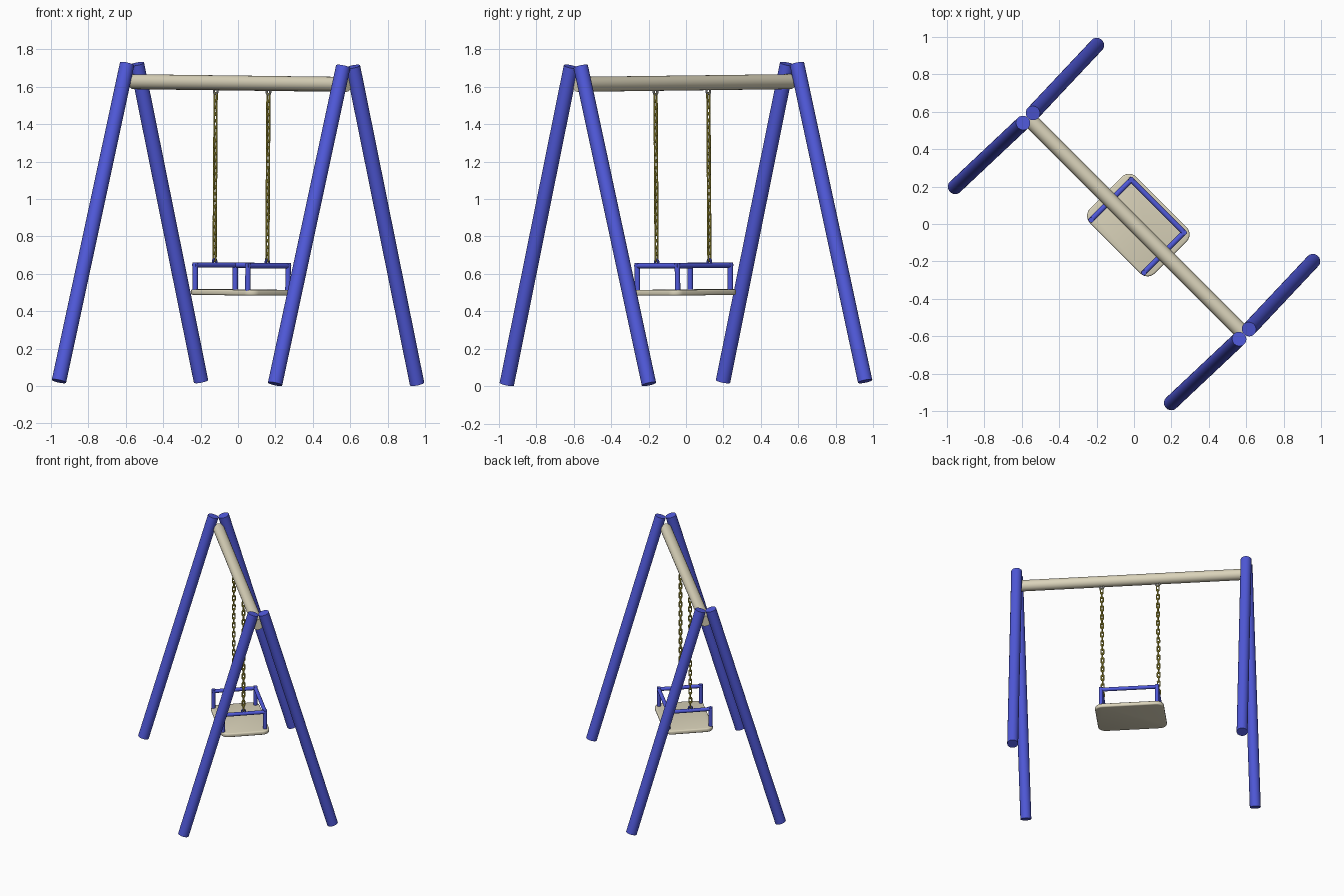
import bpy
import bmesh
import math
from mathutils import Matrix, Vector

cube = bpy.data.objects.get("Cube")
if cube:
    bpy.data.objects.remove(cube, do_unlink=True)

# Swing frame: local x runs along the beam, turned diagonally and leaning slightly
FRAME = Matrix.Rotation(math.radians(-45), 4, 'Z') @ Matrix.Rotation(0.009, 4, 'Y')


def material(name, rgb):
    mat = bpy.data.materials.new(name)
    mat.use_nodes = True
    mat.diffuse_color = (*rgb, 1)
    bsdf = next(n for n in mat.node_tree.nodes if n.type == 'BSDF_PRINCIPLED')
    bsdf.inputs["Base Color"].default_value = (*rgb, 1)
    return mat


BLUE = material("blue_paint", (0.08, 0.10, 0.70))
CREAM = material("cream_wood", (0.70, 0.65, 0.49))
YELLOW = material("yellow_chain", (0.48, 0.41, 0.05))
GREY = material("grey_metal", (0.45, 0.45, 0.42))


def finish(obj, name, mat, local):
    obj.name = name
    obj.data.name = name
    obj.data.materials.append(mat)
    obj.matrix_world = FRAME @ local
    bpy.ops.object.shade_smooth_by_angle(angle=math.radians(40))
    return obj


def tube(name, start, end, radius, mat, sides=24):
    a, b = Vector(start), Vector(end)
    bpy.ops.mesh.primitive_cylinder_add(vertices=sides, radius=radius, depth=(b - a).length)
    local = Matrix.Translation((a + b) / 2) @ (b - a).to_track_quat('Z', 'Y').to_matrix().to_4x4()
    return finish(bpy.context.object, name, mat, local)


def ring(name, pos, turn, mat, major=0.0095, minor=0.005, stretch=0.0):
    """Upright oval ring, turned about z."""
    bpy.ops.mesh.primitive_torus_add(major_segments=12, minor_segments=8,
                                     major_radius=major, minor_radius=minor)
    obj = bpy.context.object
    obj.data.transform(Matrix.Rotation(math.pi / 12, 4, 'Z'))
    obj.data.transform(Matrix.Rotation(math.pi / 2, 4, 'X'))
    for v in obj.data.vertices:
        v.co.z += math.copysign(stretch, v.co.z)
    obj.data.transform(Matrix.Rotation(turn, 4, 'Z'))
    return finish(obj, name, mat, Matrix.Translation(pos))


# Two A-shaped leg pairs
for side, x in (("right", -0.817), ("left", 0.817)):
    for end, s in (("front", -1), ("back", 1)):
        tube(f"{side}_{end}_leg", (x, s * 0.537, 0.0185), (x, s * 0.037, 1.715), 0.039, BLUE)

# Top beam
tube("top_beam", (-0.805, 0, 1.62), (0.805, 0, 1.62), 0.04, CREAM)

# Seat board with rounded corners and softened rim
bpy.ops.mesh.primitive_cube_add(size=1)
seat = bpy.context.object
seat.data.transform(Matrix.Diagonal((0.49, 0.35, 0.03, 1)))
bm = bmesh.new()
bm.from_mesh(seat.data)
corners = [e for e in bm.edges if abs(e.verts[0].co.z - e.verts[1].co.z) > 0.01]
bmesh.ops.bevel(bm, geom=corners, offset=0.055, segments=6, profile=0.5, affect='EDGES')
rim = [e for e in bm.edges if abs(e.verts[0].co.z - e.verts[1].co.z) < 0.001]
bmesh.ops.bevel(bm, geom=rim, offset=0.009, segments=3, profile=0.5, affect='EDGES')
bm.to_mesh(seat.data)
bm.free()
finish(seat, "seat", CREAM, Matrix.Translation((0.016, 0.012, 0.501)))

# Guard rail: four posts and three bars, open at the front
LEFT, RIGHT, FRONT, BACK, RAIL = 0.216, -0.183, -0.146, 0.157, 0.645
for side, x in (("right", RIGHT), ("left", LEFT)):
    for end, y in (("front", FRONT), ("back", BACK)):
        tube(f"{side}_{end}_post", (x, y, 0.505), (x, y, RAIL + 0.015), 0.0145, BLUE, 16)
    tube(f"{side}_rail", (x, FRONT - 0.01, RAIL), (x, BACK + 0.01, RAIL), 0.014, BLUE, 16)
tube("back_rail", (RIGHT, BACK, RAIL), (LEFT, BACK, RAIL), 0.014, BLUE, 16)

# Chains of alternating links, with an eye at each end
PITCH, LINKS, BOTTOM = 0.0355, 25, 0.69
for side, x in (("right", RIGHT), ("left", LEFT)):
    ring(f"{side}_rail_eye", (x, 0, RAIL + 0.02), math.pi / 2, BLUE, 0.013, 0.006)
    ring(f"{side}_beam_eye", (x, 0, 1.574), 0, GREY, 0.014, 0.006)
    for part, shift, turn in (("even", 0, 0), ("odd", 1, math.pi / 2)):
        link = ring(f"{side}_chain_{part}_links", (x, 0, BOTTOM + shift * PITCH), turn,
                    YELLOW, stretch=0.0135)
        array = link.modifiers.new("links", 'ARRAY')
        array.use_relative_offset = False
        array.use_constant_offset = True
        array.constant_offset_displace = (0, 0, 2 * PITCH)
        array.count = (LINKS + 1 - shift) // 2
